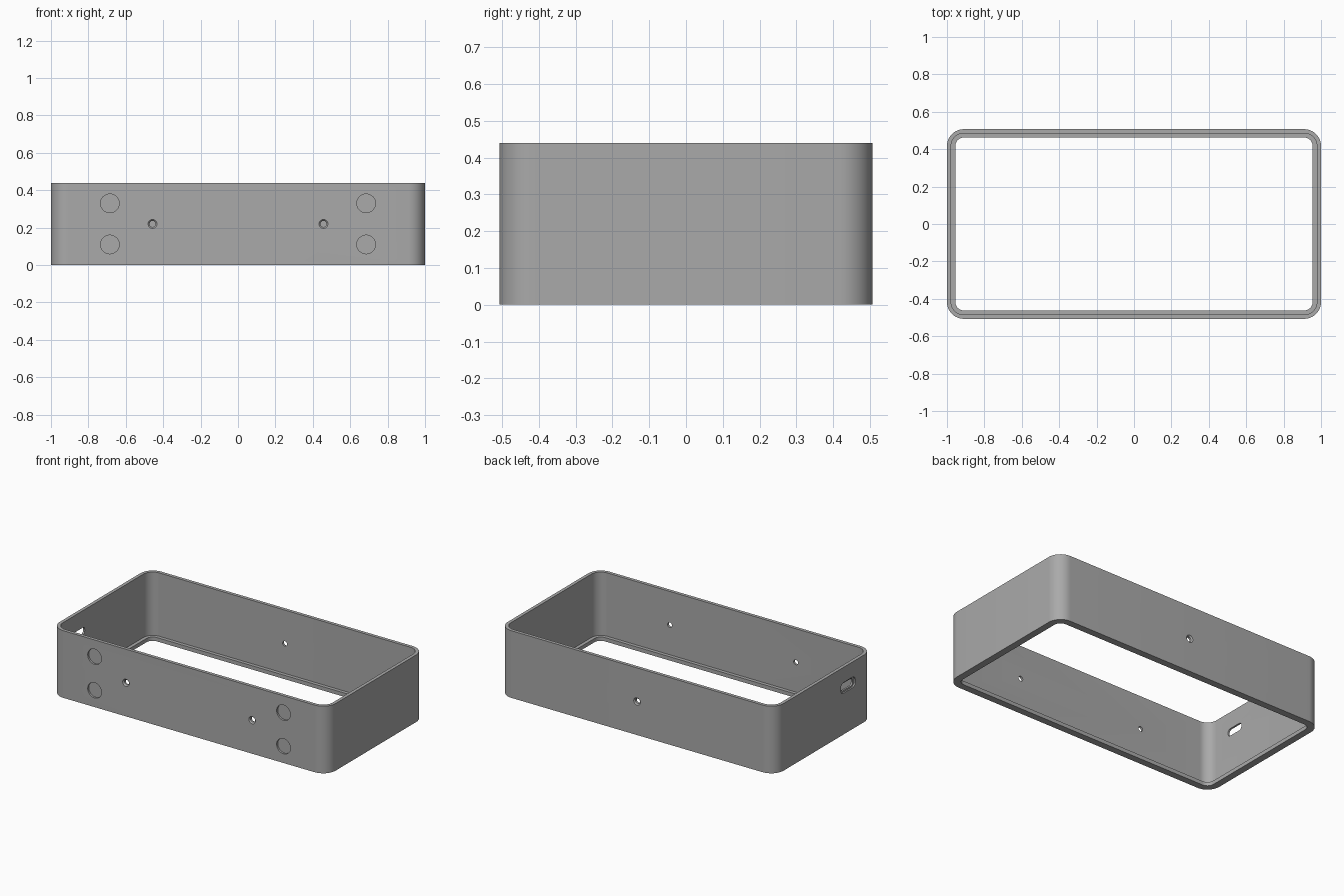
import bpy, bmesh, math
from mathutils import Matrix, Vector

cube = bpy.data.objects.get("Cube")
if cube:
    bpy.data.objects.remove(cube, do_unlink=True)

HX, HY, H = 1.0, 0.507, 0.44   # half length, half depth, height
WALL, LIP = 0.022, 0.045       # wall thickness, bottom lip width
LIP_H, R = 0.025, 0.09         # lip height, outer corner radius

grey = bpy.data.materials.new("plain_grey")
grey.use_nodes = True
grey.diffuse_color = (0.4, 0.4, 0.4, 1)
grey.node_tree.nodes["Principled BSDF"].inputs["Base Color"].default_value = (0.4, 0.4, 0.4, 1)


def new_object(name, bm):
    bmesh.ops.recalc_face_normals(bm, faces=bm.faces)
    mesh = bpy.data.meshes.new(name)
    bm.to_mesh(mesh)
    bm.free()
    mesh.materials.append(grey)
    obj = bpy.data.objects.new(name, mesh)
    bpy.context.collection.objects.link(obj)
    return obj


def rounded_loop(hx, hy, r, steps=12):
    """Outline of a rounded rectangle, counter-clockwise."""
    points = []
    for k, (sx, sy) in enumerate([(1, 1), (-1, 1), (-1, -1), (1, -1)]):
        for i in range(steps + 1):
            a = math.pi / 2 * (k + i / steps)
            points.append((sx * (hx - r) + r * math.cos(a), sy * (hy - r) + r * math.sin(a)))
    return points


# Frame: wall section swept round the rounded rectangle
section = [(0, 0), (0, H), (WALL, H), (WALL, LIP_H), (LIP, LIP_H), (LIP, 0)]
bm = bmesh.new()
rings = [[bm.verts.new((x, y, z)) for x, y in rounded_loop(HX - d, HY - d, R - d)]
         for d, z in section]
for a, b in zip(rings, rings[1:] + rings[:1]):
    for i in range(len(a)):
        j = (i + 1) % len(a)
        bm.faces.new((a[i], a[j], b[j], b[i]))
frame = new_object("enclosure_frame", bm)


def cut(bm, name):
    """Subtract a cutter from the frame."""
    cutter = new_object(name, bm)
    cutter.hide_render = True
    mod = frame.modifiers.new(name, "BOOLEAN")
    mod.object, mod.operation, mod.solver = cutter, "DIFFERENCE", "EXACT"
    bpy.context.view_layer.objects.active = frame
    bpy.ops.object.modifier_apply(modifier=name)
    bpy.data.objects.remove(cutter, do_unlink=True)


def cone(bm, x, y, z, r1, r2, depth, facing):
    """Round cutter along y; r1 lies at the outer wall side."""
    rot = Matrix.Rotation(facing * math.pi / 2, 4, "X")
    bmesh.ops.create_cone(bm, cap_ends=True, segments=32, radius1=r1, radius2=r2, depth=depth,
                          matrix=Matrix.Translation((x, y, z)) @ rot)


# Screw holes with countersinks: two in front, one in back
for x, side in [(-0.457, -1), (0.457, -1), (0, 1)]:
    bm = bmesh.new()
    cone(bm, x, side * HY, H / 2, 0.016, 0.016, 0.12, side)
    cut(bm, "screw_hole")
    bm = bmesh.new()
    cone(bm, x, side * HY, H / 2, 0.032, 0.016, 0.016, side)
    cut(bm, "countersink")

# Shallow round pockets on the front
for x in (-0.685, 0.685):
    for z in (0.11, 0.33):
        bm = bmesh.new()
        cone(bm, x, -HY, z, 0.05, 0.05, 0.024, -1)
        cut(bm, "round_pocket")

# Cable port: outer recess and through slot in the right wall
for hy, hz, depth in [(0.075, 0.035, 0.01), (0.06, 0.024, 0.06)]:
    bm = bmesh.new()
    face = bm.faces.new([bm.verts.new((-HX - 0.02, -0.25 + y, 0.305 + z))
                         for y, z in rounded_loop(hy, hz, hz * 0.8, 6)])
    ext = bmesh.ops.extrude_face_region(bm, geom=[face])
    bmesh.ops.translate(bm, vec=Vector((0.02 + depth, 0, 0)),
                        verts=[v for v in ext["geom"] if isinstance(v, bmesh.types.BMVert)])
    cut(bm, "cable_port")

# Smooth corners, sharp rims
bpy.ops.object.select_all(action="DESELECT")
frame.select_set(True)
bpy.context.view_layer.objects.active = frame
bpy.ops.object.shade_smooth_by_angle(angle=math.radians(30))
